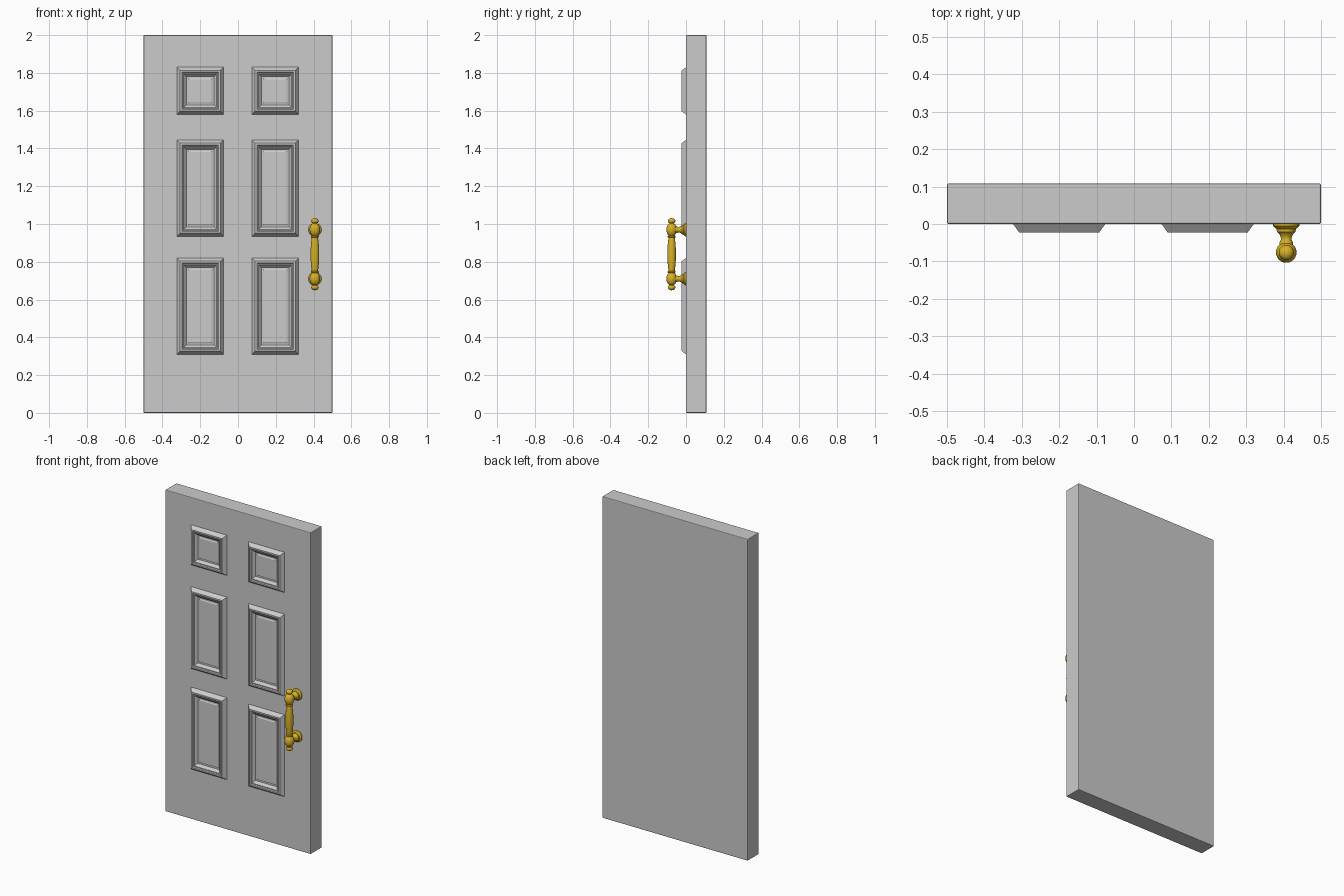
import bpy, bmesh, math
from mathutils import Matrix, Vector

if "Cube" in bpy.data.objects:
    bpy.data.objects.remove(bpy.data.objects["Cube"])

brass = bpy.data.materials.new("brass")
brass.diffuse_color = (0.70, 0.45, 0.02, 1)
brass.use_nodes = True
brass.node_tree.nodes["Principled BSDF"].inputs["Base Color"].default_value = brass.diffuse_color


def finish(name, bm, mat=None, smooth=False):
    bmesh.ops.recalc_face_normals(bm, faces=bm.faces)
    me = bpy.data.meshes.new(name)
    bm.to_mesh(me)
    bm.free()
    ob = bpy.data.objects.new(name, me)
    bpy.context.collection.objects.link(ob)
    if mat:
        me.materials.append(mat)
    if smooth:
        bpy.ops.object.select_all(action='DESELECT')
        ob.select_set(True)
        bpy.context.view_layer.objects.active = ob
        bpy.ops.object.shade_smooth_by_angle(angle=math.radians(35))
    return ob


def panel(name, cx, cz, w, h, profile):
    """Concentric rectangles following (inset, y) profile, capped both ends."""
    bm = bmesh.new()
    rings = []
    for inset, y in profile:
        a, b = w / 2 - inset, h / 2 - inset
        rings.append([bm.verts.new((cx + sx * a, y, cz + sz * b))
                      for sx, sz in ((-1, -1), (1, -1), (1, 1), (-1, 1))])
    for r0, r1 in zip(rings, rings[1:]):
        for i in range(4):
            j = (i + 1) % 4
            bm.faces.new((r0[i], r0[j], r1[j], r1[i]))
    bm.faces.new(rings[-1])
    bm.faces.new(rings[0])
    return finish(name, bm)


def lathe(name, profile, matrix, steps=24):
    """Revolve (radius, height) points about local z, then place."""
    bm = bmesh.new()
    rings = []
    for r, h in profile:
        rings.append([bm.verts.new((r * math.cos(2 * math.pi * i / steps),
                                    r * math.sin(2 * math.pi * i / steps), h))
                      for i in range(steps)])
    for r0, r1 in zip(rings, rings[1:]):
        for i in range(steps):
            j = (i + 1) % steps
            bm.faces.new((r0[i], r0[j], r1[j], r1[i]))
    bm.faces.new(rings[0])
    bm.faces.new(rings[-1])
    bm.transform(matrix)
    return finish(name, bm, brass, True)


# door slab
bm = bmesh.new()
bmesh.ops.create_cube(bm, size=1, matrix=Matrix.Translation((0, 0.054, 1)) @ Matrix.Diagonal((1, 0.108, 2, 1)))
slab = finish("door_slab", bm)
bev = slab.modifiers.new("edge", 'BEVEL')
bev.width = 0.004
bev.segments = 2

# six moulded panels
moulding = [(0, 0.003), (0, 0), (0.017, -0.023), (0.026, -0.023), (0.031, -0.019),
            (0.036, -0.019), (0.050, -0.004), (0.058, -0.004), (0.064, -0.007)]
for side, cx in (("left", -0.2), ("right", 0.197)):
    for row, z0, z1 in (("top", 1.58, 1.83), ("middle", 0.935, 1.445), ("bottom", 0.31, 0.82)):
        panel(f"panel_{row}_{side}", cx, (z0 + z1) / 2, 0.247, z1 - z0, moulding)

# pull bar: half profile mirrored about the handle's centre
HX, HY, HZ, POST = 0.407, -0.076, 0.84, 0.13
half = [(0.0225, 0), (0.0222, 0.03), (0.020, 0.06), (0.0165, 0.088), (0.021, 0.091),
        (0.021, 0.096), (0.017, 0.099)]
half += [(0.028 * math.sin(t), POST - 0.037 * math.cos(t))
         for t in [math.radians(a) for a in (35, 50, 65, 80, 100, 115, 130, 145)]]
half += [(0.011, 0.163), (0.011, 0.167)]
half += [(0.020 * math.sin(t), 0.176 - 0.015 * math.cos(t))
         for t in [math.radians(a) for a in (50, 70, 90, 110, 130, 150, 165, 179)]]
bar = [(r, -h) for r, h in reversed(half[1:])] + half
lathe("handle_bar", bar, Matrix.Translation((HX, HY, HZ)))

# two posts with wall rosettes
post = [(0.035, -0.002), (0.035, 0.005), (0.030, 0.010), (0.026, 0.013), (0.025, 0.021),
        (0.019, 0.026), (0.015, 0.034), (0.014, 0.041), (0.018, 0.049), (0.019, 0.060)]
for name, s in (("upper", 1), ("lower", -1)):
    lathe(f"handle_post_{name}", post,
          Matrix.Translation((HX, 0, HZ + s * POST)) @ Matrix.Rotation(math.pi / 2, 4, 'X'))
